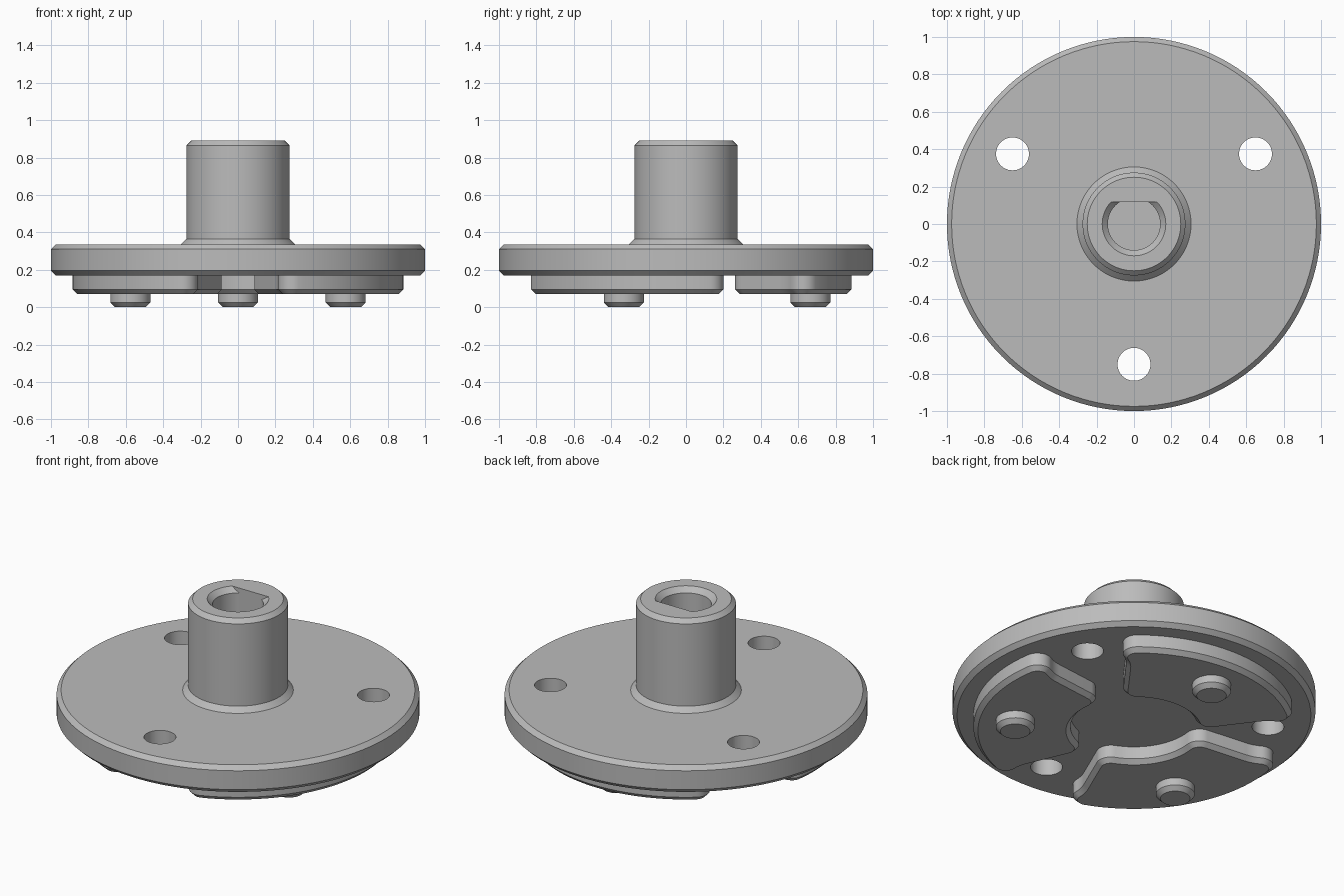
import bpy, bmesh, math
from math import radians, cos, sin, atan2, acos
from mathutils import Vector

if "Cube" in bpy.data.objects:
    bpy.data.objects.remove(bpy.data.objects["Cube"])

grey = bpy.data.materials.new("machined grey")
grey.use_nodes = True
colour = (0.5, 0.5, 0.5, 1)
grey.diffuse_color = colour
grey.node_tree.nodes["Principled BSDF"].inputs["Base Color"].default_value = colour

CHAMFER = 0.025


def finish(name, bm):
    """Turn a bmesh into a grey object."""
    bmesh.ops.recalc_face_normals(bm, faces=bm.faces)
    mesh = bpy.data.meshes.new(name)
    bm.to_mesh(mesh)
    bm.free()
    mesh.materials.append(grey)
    obj = bpy.data.objects.new(name, mesh)
    bpy.context.collection.objects.link(obj)
    return obj


def lathe(profile, steps):
    """Revolve (radius, height) points about the z axis."""
    bm = bmesh.new()
    verts = [bm.verts.new((r, 0, z)) for r, z in profile]
    edges = [bm.edges.new(pair) for pair in zip(verts, verts[1:])]
    bmesh.ops.spin(bm, geom=verts + edges, cent=(0, 0, 0), axis=(0, 0, 1),
                   angle=2 * math.pi, steps=steps, use_duplicate=False)
    bmesh.ops.remove_doubles(bm, verts=bm.verts, dist=1e-5)
    bmesh.ops.recalc_face_normals(bm, faces=bm.faces)
    return bm


def select_only(obj):
    bpy.ops.object.select_all(action='DESELECT')
    obj.select_set(True)
    bpy.context.view_layer.objects.active = obj


def smooth(obj):
    select_only(obj)
    bpy.ops.object.shade_smooth_by_angle(angle=radians(25))


def cut(obj, cutter):
    """Subtract a cutter, then discard it."""
    cutter.hide_render = True
    mod = obj.modifiers.new("cut", 'BOOLEAN')
    mod.operation = 'DIFFERENCE'
    mod.solver = 'EXACT'
    mod.object = cutter
    select_only(obj)
    bpy.ops.object.modifier_apply(modifier=mod.name)
    bpy.data.objects.remove(cutter)


def polar(radius, degrees):
    a = radians(degrees)
    return Vector((radius * cos(a), radius * sin(a)))


# Flange disc and hub turned as one piece
body = finish("flange_and_hub", lathe([
    (0, 0.17), (1 - CHAMFER, 0.17), (1, 0.17 + CHAMFER), (1, 0.31), (1 - CHAMFER, 0.335),
    (0.305, 0.335), (0.275, 0.365), (0.275, 0.865), (0.25, 0.89), (0, 0.89)], 128))

# D-shaped blind bore with a countersunk mouth
bm = lathe([(0, 0.33), (0.14, 0.33), (0.14, 0.86), (0.17, 0.89), (0.17, 1), (0, 1)], 64)
cut_geom = bmesh.ops.bisect_plane(
    bm, geom=bm.verts[:] + bm.edges[:] + bm.faces[:], plane_co=(0, 0.118, 0),
    plane_no=(0, 1, 0), clear_outer=True)["geom_cut"]
bmesh.ops.holes_fill(bm, edges=[e for e in cut_geom if isinstance(e, bmesh.types.BMEdge)])
cut(body, finish("bore_cutter", bm))

# Three bolt holes
for angle in (30, 150, 270):
    bm = lathe([(0, 0), (0.088, 0), (0.088, 0.6), (0, 0.6)], 48)
    p = polar(0.75, angle)
    bmesh.ops.translate(bm, verts=bm.verts, vec=(p.x, p.y, 0))
    cut(body, finish("bolt_hole_cutter", bm))
smooth(body)


def arc(centre, radius, start, end, count):
    """Points on an arc, with angles in radians and both ends included."""
    return [centre + Vector((cos(a), sin(a))) * radius
            for a in (start + (end - start) * i / count for i in range(count + 1))]


def heading(v):
    return atan2(v.y, v.x)


def pad_outline():
    """Half the pad from its outer middle to its inner middle, then mirrored."""
    origin, outer_r, corner_r = Vector((0, 0)), 0.885, 0.08
    bolt = polar(0.75, 30)
    tip = polar(outer_r - corner_r, 51.4)      # rounded outer corner
    toe = Vector((0.26, 0.343))                # rounded inner corner
    relief_r = (tip - bolt).length - corner_r  # clearance round the bolt hole
    to_bolt = heading(bolt - toe)
    lean = acos((relief_r + corner_r) / (bolt - toe).length)
    half = arc(origin, outer_r, math.pi / 2, heading(tip), 20)
    half += arc(tip, corner_r, heading(tip), heading(bolt - tip), 12)[1:]
    half += arc(bolt, relief_r, heading(tip - bolt), to_bolt + math.pi - lean, 6)[1:]
    half += arc(toe, corner_r, to_bolt - lean, heading(-toe), 10)
    half += arc(origin, toe.length - corner_r, heading(toe), math.pi / 2, 10)[1:]
    return half + [Vector((-p.x, p.y)) for p in half[-2:0:-1]]


# Three raised pads under the flange, each with a chamfered locating peg
for i, where in enumerate(("back", "left", "right")):
    turn = radians(120 * i)
    bm = bmesh.new()
    base = bm.faces.new([bm.verts.new((p.x, p.y, 0.175)) for p in pad_outline()])
    bottom = bmesh.ops.extrude_face_region(bm, geom=[base])["geom"]
    bmesh.ops.translate(bm, vec=(0, 0, -0.08),
                        verts=[v for v in bottom if isinstance(v, bmesh.types.BMVert)])
    bmesh.ops.recalc_face_normals(bm, faces=bm.faces)
    low = min(bm.faces, key=lambda f: f.calc_center_median().z)
    bmesh.ops.inset_region(bm, faces=[low], thickness=CHAMFER, depth=CHAMFER,
                           use_even_offset=True)
    pad = finish(where + "_pad", bm)
    pad.rotation_euler.z = turn
    smooth(pad)

    peg = finish(where + "_peg", lathe(
        [(0, 0), (0.082, 0), (0.107, CHAMFER), (0.107, 0.08), (0, 0.08)], 48))
    p = polar(0.665, 90 + 120 * i)
    peg.location = (p.x, p.y, 0)
    smooth(peg)
